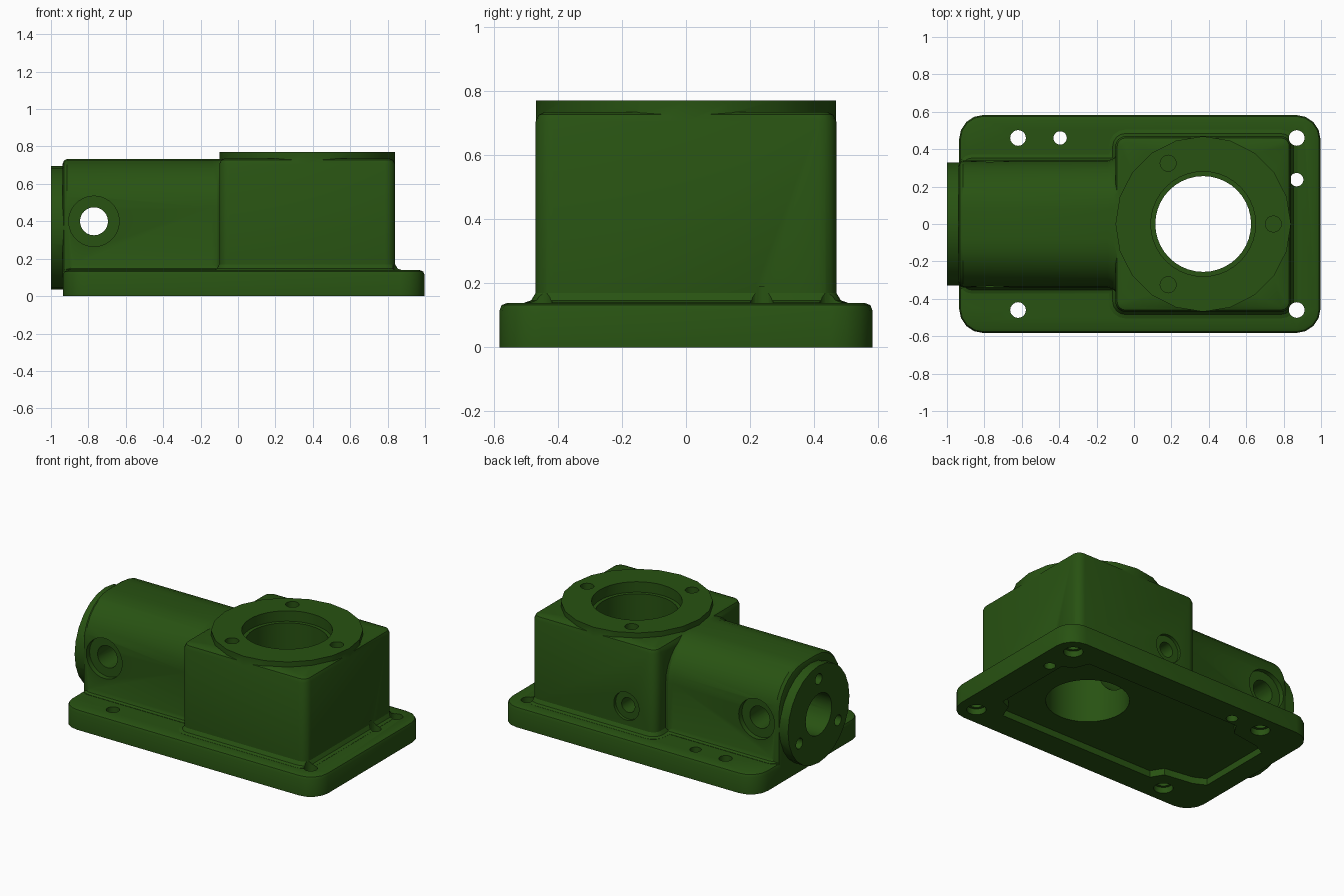
import bpy, bmesh, math
from mathutils import Vector, Matrix

old = bpy.data.objects.get("Cube")
if old:
    bpy.data.objects.remove(old, do_unlink=True)

# Single painted-metal colour
green = bpy.data.materials.new("dark_green_paint")
colour = (0.021, 0.085, 0.006, 1)
green.diffuse_color = colour
green.use_nodes = True
bsdf = green.node_tree.nodes["Principled BSDF"]
bsdf.inputs["Base Color"].default_value = colour
bsdf.inputs["Roughness"].default_value = 0.6


def make_object(name, bm):
    bmesh.ops.recalc_face_normals(bm, faces=bm.faces)
    mesh = bpy.data.meshes.new(name)
    bm.to_mesh(mesh)
    bm.free()
    obj = bpy.data.objects.new(name, mesh)
    mesh.materials.append(green)
    bpy.context.collection.objects.link(obj)
    return obj


def loft(name, rings):
    """Skin a stack of equal-length point rings and cap both ends."""
    bm = bmesh.new()
    loops = [[bm.verts.new(p) for p in ring] for ring in rings]
    for a, b in zip(loops, loops[1:]):
        for i in range(len(a)):
            j = (i + 1) % len(a)
            bm.faces.new((a[i], a[j], b[j], b[i]))
    bm.faces.new(loops[0][::-1])
    bm.faces.new(loops[-1])
    return make_object(name, bm)


def rounded_rect(x0, x1, hy, r, z, grow=0.0, seg=4):
    """Rounded rectangle ring at height z, offset outwards by grow."""
    pts = []
    corners = ((x1 - r, hy - r), (x0 + r, hy - r), (x0 + r, r - hy), (x1 - r, r - hy))
    for k, (cx, cy) in enumerate(corners):
        for i in range(seg + 1):
            a = math.pi / 2 * (k + i / seg)
            pts.append((cx + (r + grow) * math.cos(a), cy + (r + grow) * math.sin(a), z))
    return pts


def arch(x, hy, top, r=0.26, base=0.1, seg=7):
    """Round-shouldered cross-section standing across the x axis."""
    pts = [(x, -hy, base), (x, hy, base)]
    for k, cy in enumerate((hy - r, r - hy)):
        for i in range(seg + 1):
            a = math.pi / 2 * (k + i / seg)
            pts.append((x, cy + r * math.cos(a), top - r + r * math.sin(a)))
    return pts


def cylinder(name, start, end, r, sides=24):
    start, end = Vector(start), Vector(end)
    axis = end - start
    rot = axis.to_track_quat('Z', 'Y').to_matrix().to_4x4()
    bm = bmesh.new()
    bmesh.ops.create_cone(bm, cap_ends=True, segments=sides, radius1=r, radius2=r,
                          depth=axis.length,
                          matrix=Matrix.Translation((start + end) / 2) @ rot)
    return make_object(name, bm)


def combine(target, tool, operation):
    """Apply a boolean and discard the tool object."""
    mod = target.modifiers.new("bool", 'BOOLEAN')
    mod.object, mod.operation, mod.solver = tool, operation, 'EXACT'
    bpy.context.view_layer.objects.active = target
    bpy.ops.object.modifier_apply(modifier=mod.name)
    bpy.data.objects.remove(tool, do_unlink=True)


# Base plate with softened upper rim
casting = loft("gearbox_casting", [
    rounded_rect(-0.935, 0.997, 0.583, 0.13, z, g)
    for z, g in ((0, 0), (0.115, 0), (0.132, -0.007), (0.139, -0.025))])

# Main housing block, flared foot and rounded top rim
block = loft("housing_block", [
    rounded_rect(-0.1, 0.84, 0.47, 0.055, z, g)
    for z, g in ((0.1, 0.035), (0.14, 0.035), (0.147, 0.014), (0.17, 0),
                 (0.705, 0), (0.727, -0.01), (0.736, -0.03))])

# Horizontal barrel, rounded at the end and flared into the block
barrel = loft("shaft_barrel", [arch(*s) for s in (
    (-0.937, 0.315, 0.708), (-0.931, 0.33, 0.724), (-0.913, 0.34, 0.733),
    (-0.14, 0.34, 0.733), (-0.11, 0.35, 0.733), (-0.09, 0.375, 0.733), (0.0, 0.375, 0.733))])

# Foot fillet along the barrel
foot = loft("barrel_foot", [
    rounded_rect(-0.9, 0.0, 0.338, 0.03, z, g)
    for z, g in ((0.1, 0.035), (0.141, 0.033), (0.148, 0.014), (0.172, 0.001))])

# End flange and top bearing ring
AXIS_Z, CX = 0.365, 0.37
flange = cylinder("end_flange", (-1.0, 0, AXIS_Z), (-0.88, 0, AXIS_Z), 0.33, 24)
ring = cylinder("top_ring", (CX, 0, 0.68), (CX, 0, 0.771), 0.469, 20)

for part in (block, barrel, foot, flange, ring):
    combine(casting, part, 'UNION')

# Shallow recess under the base, stepped in around the corner bolts
half = [(0.81, 0.28), (0.74, 0.31), (0.70, 0.41), (-0.47, 0.41),
        (-0.52, 0.33), (-0.72, 0.30), (-0.80, 0.26)]
outline = half + [(x, -y) for x, y in reversed(half)]
cuts = [loft("base_recess", [[(x, y, z) for x, y in outline] for z in (-0.05, 0.045)])]


def drill(start, end, r, sides=24):
    cuts.append(cylinder("drill", start, end, r, sides))


# Vertical bearing bore with counterbore, and shaft bore
drill((CX, 0, -0.1), (CX, 0, 0.9), 0.256, 40)
drill((CX, 0, 0.70), (CX, 0, 0.9), 0.28, 40)
drill((-1.1, 0, AXIS_Z), (CX, 0, AXIS_Z), 0.14, 28)

# Screw holes in ring and flange
for k in range(3):
    a = k * math.tau / 3
    x, y = CX + 0.375 * math.cos(a), 0.375 * math.sin(a)
    drill((x, y, 0.64), (x, y, 0.9), 0.043, 16)
    y, z = 0.24 * math.sin(a), AXIS_Z + 0.24 * math.cos(a)
    drill((-1.1, y, z), (-0.87, y, z), 0.036, 16)

# Cross hole through the barrel with a counterbore each side
drill((-0.77, -0.6, 0.4), (-0.77, 0.6, 0.4), 0.075)
for s in (-1, 1):
    drill((-0.77, s * 0.305, 0.4), (-0.77, s * 0.6, 0.4), 0.135, 28)

# Oil port on the back of the block
drill((0.12, 0.25, 0.30), (0.12, 0.6, 0.30), 0.05)
drill((0.12, 0.45, 0.30), (0.12, 0.6, 0.30), 0.095)

# Mounting holes, wider underneath, and two dowel holes
for x in (-0.62, 0.87):
    for y in (-0.46, 0.46):
        drill((x, y, -0.1), (x, y, 0.2), 0.042, 20)
        drill((x, y, -0.1), (x, y, 0.04), 0.06, 20)
for x, y in ((-0.395, 0.46), (0.87, 0.237)):
    drill((x, y, -0.1), (x, y, 0.19), 0.036, 20)

for cut in cuts:
    combine(casting, cut, 'DIFFERENCE')

# Smooth rounded surfaces, keep machined edges crisp
bpy.ops.object.select_all(action='DESELECT')
casting.select_set(True)
bpy.context.view_layer.objects.active = casting
bpy.ops.object.shade_smooth_by_angle(angle=math.radians(30))
